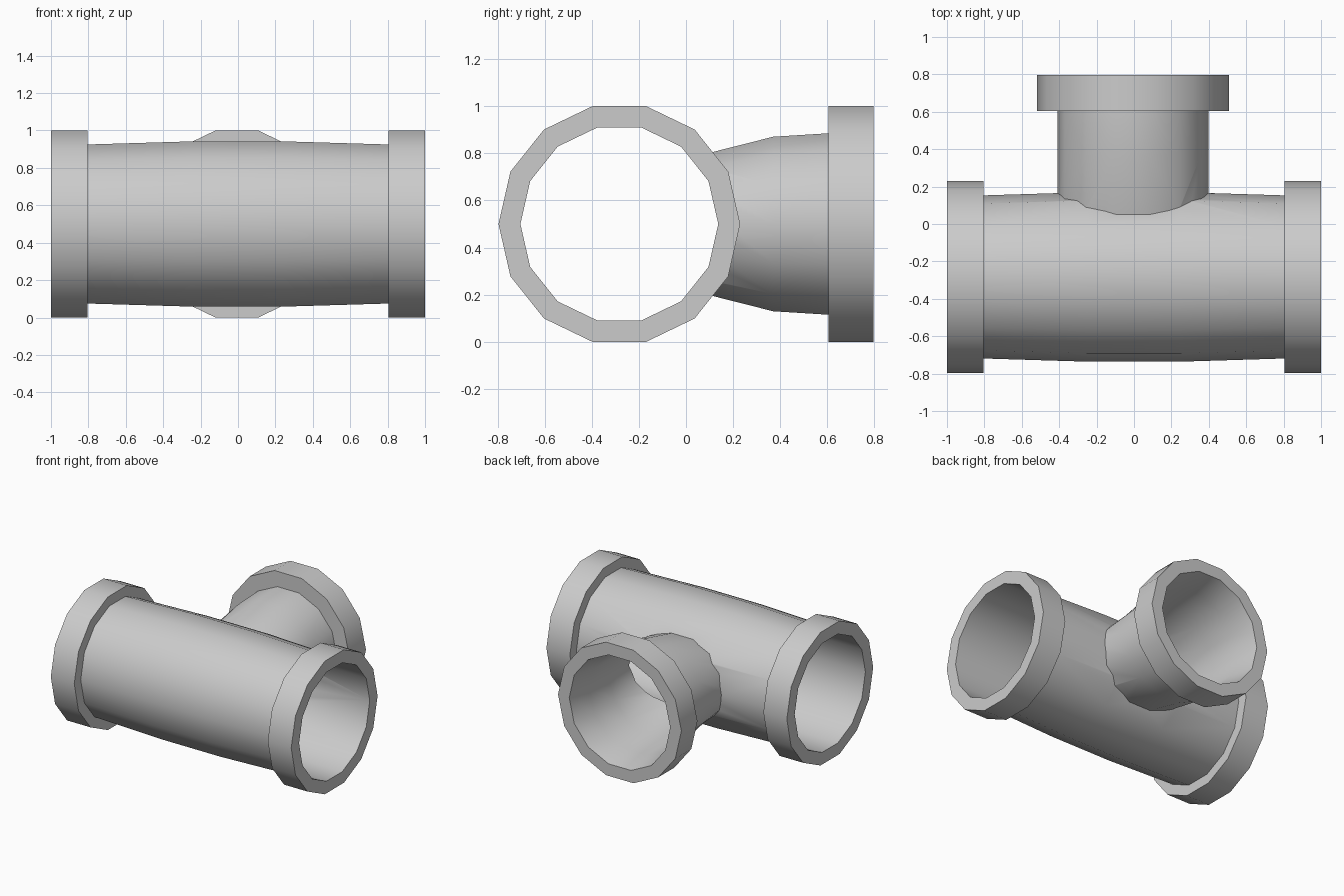
import bpy, bmesh
from math import cos, sin, tau, radians

if "Cube" in bpy.data.objects:
    bpy.data.objects.remove(bpy.data.objects["Cube"])

SIDES = 14
PIPE_Y, PIPE_Z, BRANCH_X = -0.283, 0.5, -0.006


def loft(name, rings, place):
    """Capped solid through rings of (position, side radius, vertical radius)."""
    bm = bmesh.new()
    loops = []
    for pos, ra, rb in rings:
        loops.append([bm.verts.new(place(pos, ra * cos(tau * i / SIDES), rb * sin(tau * i / SIDES)))
                      for i in range(SIDES)])
    for a, b in zip(loops, loops[1:]):
        for i in range(SIDES):
            j = (i + 1) % SIDES
            bm.faces.new((a[i], a[j], b[j], b[i]))
    bm.faces.new(loops[0])
    bm.faces.new(loops[-1])
    bmesh.ops.recalc_face_normals(bm, faces=bm.faces[:])
    mesh = bpy.data.meshes.new(name)
    bm.to_mesh(mesh)
    bm.free()
    obj = bpy.data.objects.new(name, mesh)
    bpy.context.collection.objects.link(obj)
    return obj


def along_x(p, side, up):
    return (p, PIPE_Y + side, PIPE_Z + up)


def along_y(p, side, up):
    return (BRANCH_X + side, p, PIPE_Z + up)


def combine(target, other, operation):
    other.hide_render = True
    mod = target.modifiers.new(operation.lower(), 'BOOLEAN')
    mod.operation = operation
    mod.solver = 'EXACT'
    mod.object = other
    bpy.context.view_layer.objects.active = target
    bpy.ops.object.modifier_apply(modifier=mod.name)
    bpy.data.objects.remove(other, do_unlink=True)


# Main pipe: collars at both ends, slightly swollen body between
half = [(1.0, 0.513), (0.805, 0.513), (0.805, 0.436), (0.25, 0.453)]
profile = [(-x, r, r) for x, r in half] + [(x, r, r) for x, r in reversed(half)]
tee = loft("pipe_tee", profile, along_x)

# Side branch: flattens towards the main pipe, collar at its mouth
branch = loft("branch", [(-0.1, 0.404, 0.258), (0.37, 0.404, 0.38), (0.605, 0.404, 0.395),
                         (0.605, 0.513, 0.513), (0.796, 0.513, 0.513)], along_y)
combine(tee, branch, 'UNION')

# Bores
main_bore = loft("main_bore", [(-1.1, 0.42, 0.42), (1.1, 0.42, 0.42)], along_x)
combine(tee, main_bore, 'DIFFERENCE')
branch_bore = loft("branch_bore", [(-0.1, 0.386, 0.242), (0.37, 0.386, 0.363), (0.605, 0.386, 0.378),
                                   (0.796, 0.42, 0.42), (0.85, 0.43, 0.43)], along_y)
combine(tee, branch_bore, 'DIFFERENCE')

# Rounded shading with crisp rims
bpy.ops.object.select_all(action='DESELECT')
tee.select_set(True)
bpy.context.view_layer.objects.active = tee
bpy.ops.object.shade_smooth_by_angle(angle=radians(30))
